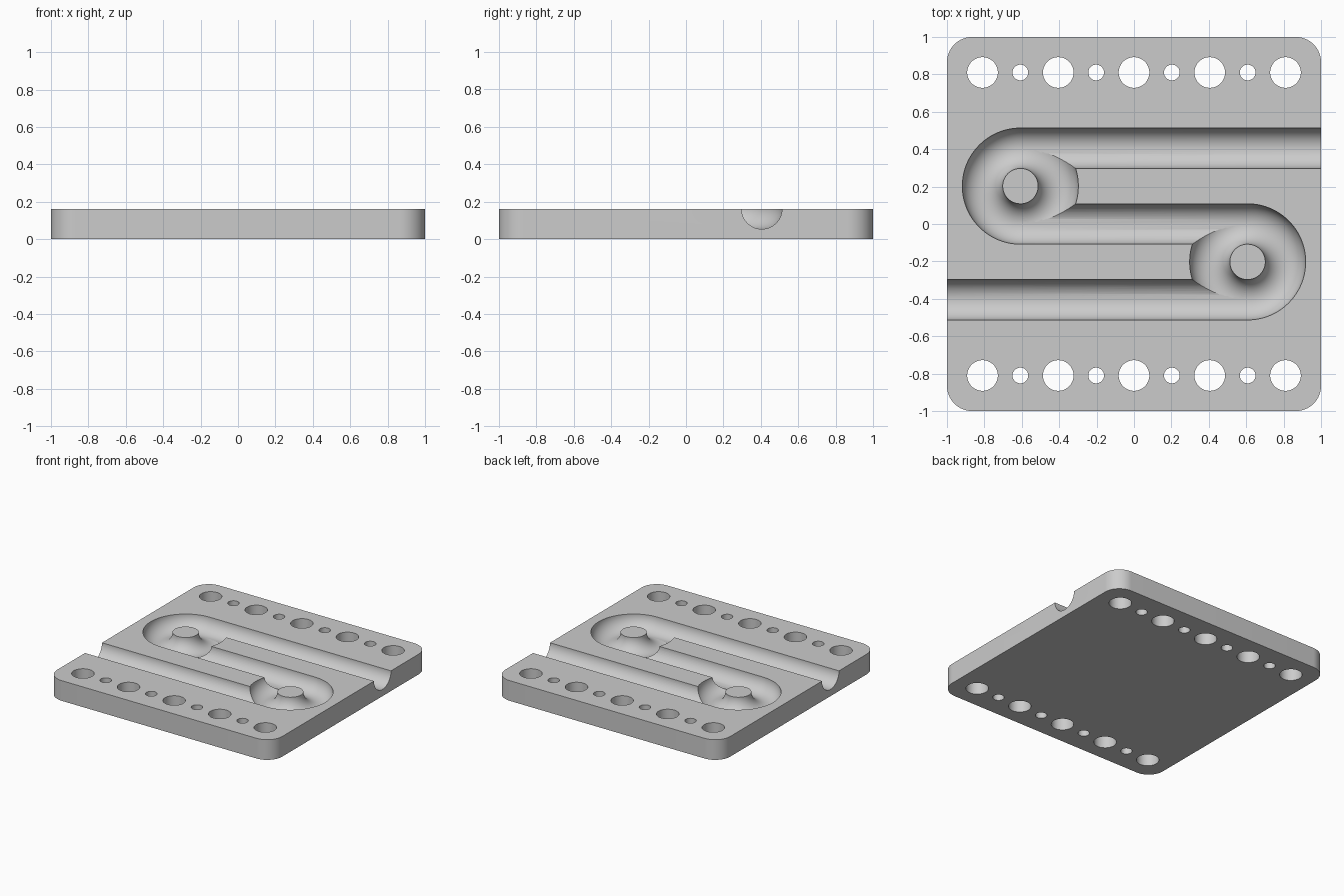
import bpy, bmesh
from math import sin, cos, pi, radians
from mathutils import Vector

if "Cube" in bpy.data.objects:
    bpy.data.objects.remove(bpy.data.objects["Cube"])

PITCH = 0.2025            # hole spacing
HEIGHT = 0.162            # plate thickness
CORNER = 0.135            # plate corner radius
GROOVE = 0.108            # groove section radius
SECTION = 64              # sides of the groove section

grey = bpy.data.materials.new("grey")
grey.use_nodes = True
grey.diffuse_color = (0.6, 0.6, 0.6, 1)
grey.node_tree.nodes["Principled BSDF"].inputs["Base Color"].default_value = (0.6, 0.6, 0.6, 1)


def make_object(name, bm):
    bmesh.ops.recalc_face_normals(bm, faces=bm.faces)
    mesh = bpy.data.meshes.new(name)
    bm.to_mesh(mesh)
    bm.free()
    mesh.materials.append(grey)
    obj = bpy.data.objects.new(name, mesh)
    bpy.context.collection.objects.link(obj)
    return obj


def prism(bm, outline, z0, z1):
    face = bm.faces.new([bm.verts.new((x, y, z0)) for x, y in outline])
    top = bmesh.ops.extrude_face_region(bm, geom=[face])["geom"]
    verts = [v for v in top if isinstance(v, bmesh.types.BMVert)]
    bmesh.ops.translate(bm, verts=verts, vec=(0, 0, z1 - z0))


def arc(cx, cy, radius, start, end, steps):
    angles = [radians(start + (end - start) * i / steps) for i in range(steps + 1)]
    return [(cx + radius * cos(a), cy + radius * sin(a)) for a in angles]


def tube(name, path, radius):
    """Sweep a round section along a flat path at the plate's top level."""
    bm = bmesh.new()
    rings = []
    for i, (x, y) in enumerate(path):
        before, after = path[max(i - 1, 0)], path[min(i + 1, len(path) - 1)]
        along = Vector((after[0] - before[0], after[1] - before[1])).normalized()
        ring = []
        for k in range(SECTION):
            a = 2 * pi * (k + 0.5) / SECTION
            side = radius * cos(a)
            ring.append(bm.verts.new((x - along.y * side, y + along.x * side,
                                      HEIGHT + radius * sin(a))))
        rings.append(ring)
    for r, s in zip(rings, rings[1:]):
        for k in range(SECTION):
            n = (k + 1) % SECTION
            bm.faces.new((r[k], r[n], s[n], s[k]))
    bm.faces.new(rings[0])
    bm.faces.new(rings[-1])
    return make_object(name, bm)


# Rounded base plate
outline = []
inset = 1 - CORNER
for i, (sx, sy) in enumerate([(1, 1), (-1, 1), (-1, -1), (1, -1)]):
    outline += arc(sx * inset, sy * inset, CORNER, 90 * i, 90 * i + 90, 16)
bm = bmesh.new()
prism(bm, outline, 0, HEIGHT)
plate = make_object("grooved_plate", bm)

# Two rows of alternating large and small through holes
bm = bmesh.new()
for row in (-1, 1):
    for i in range(-4, 5):
        radius = 0.042 if i % 2 else 0.082
        prism(bm, arc(i * PITCH, row * 4 * PITCH, radius, 0, 360, 48)[:-1], -0.1, HEIGHT + 0.1)
cutters = [make_object("hole_cutter", bm)]

# S-shaped groove around the two posts, running out at both edges
px, py = 3 * PITCH, PITCH
s_path = [(1.2, 2 * py)] + arc(-px, py, PITCH, 90, 270, 48)
s_path += arc(px, -py, PITCH, 90, -90, 48) + [(-1.2, -2 * py)]
cutters.append(tube("s_groove_cutter", s_path, GROOVE))

# Remaining half rings that close the groove around each post
for side, turn in ((-1, 0), (1, 180)):
    path = arc(side * px, -side * py, PITCH, turn - 97.5, turn + 97.5, 52)
    cutters.append(tube("half_ring_cutter", path, GROOVE - 0.0004))

# Cut, bake the result and drop the cutters
for cutter in cutters:
    cutter.hide_render = True
    mod = plate.modifiers.new("cut", "BOOLEAN")
    mod.operation = "DIFFERENCE"
    mod.solver = "EXACT"
    mod.object = cutter
bpy.context.view_layer.update()
baked = bpy.data.meshes.new_from_object(
    plate.evaluated_get(bpy.context.evaluated_depsgraph_get()))
plate.modifiers.clear()
plate.data = baked
baked.materials.clear()
baked.materials.append(grey)
for poly in baked.polygons:
    poly.material_index = 0
for cutter in cutters:
    bpy.data.objects.remove(cutter)

bpy.ops.object.select_all(action="DESELECT")
plate.select_set(True)
bpy.context.view_layer.objects.active = plate
bpy.ops.object.shade_smooth_by_angle(angle=radians(30))
